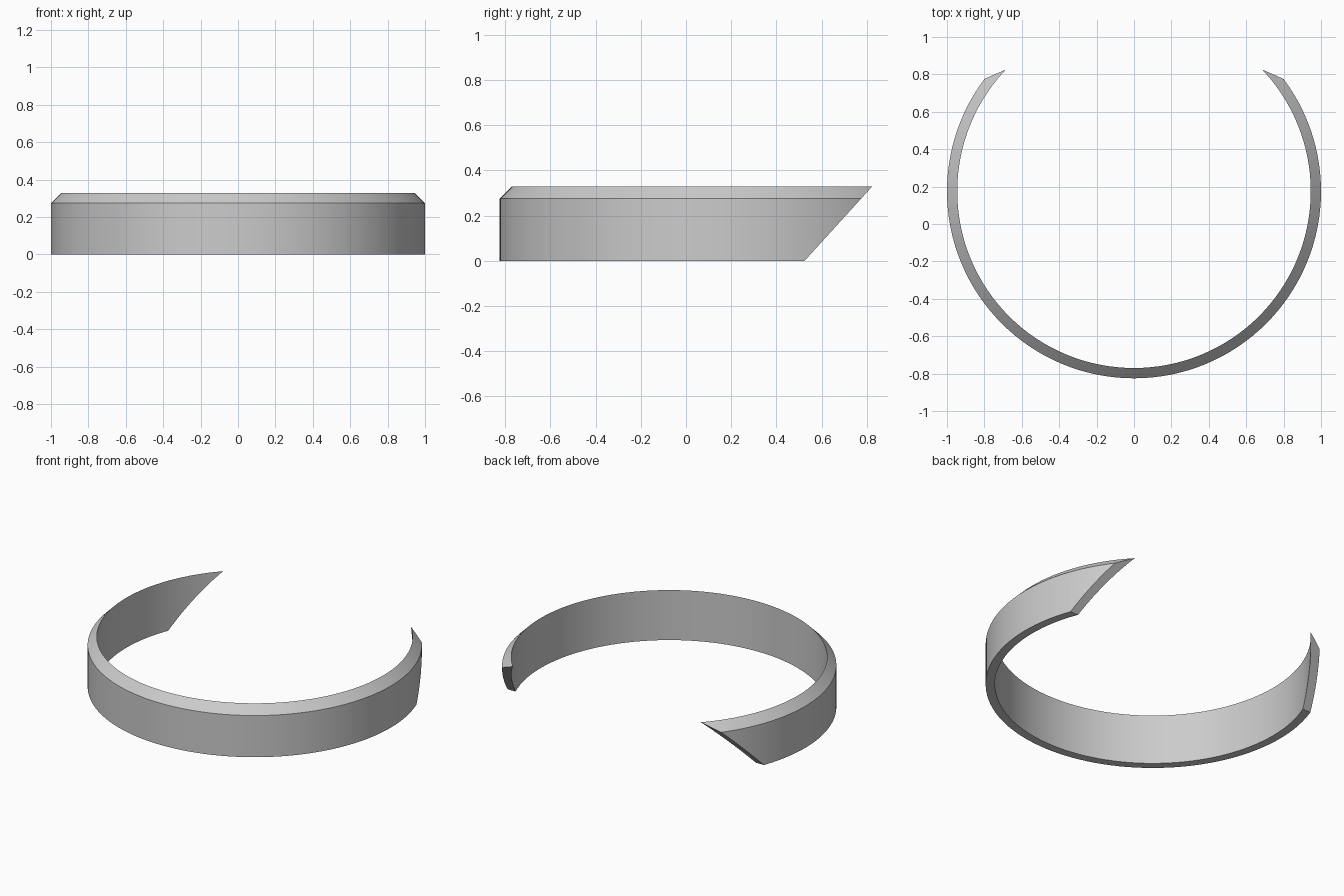
import bpy
import bmesh
from math import radians, tau
from mathutils import Vector

cube = bpy.data.objects.get("Cube")
if cube:
    bpy.data.objects.remove(cube, do_unlink=True)

OUTER, INNER = 1.0, 0.945
SHOULDER, TOP = 0.275, 0.33
CENTRE = Vector((0, 0.175, 0))
SEGMENTS = 128

grey = bpy.data.materials.new("plain grey")
grey.use_nodes = True
colour = (0.6, 0.6, 0.6, 1)
grey.diffuse_color = colour
grey.node_tree.nodes["Principled BSDF"].inputs["Base Color"].default_value = colour

# Band profile: upright walls with a bevel rising to a sharp inner rim
bm = bmesh.new()
profile = [(INNER, 0), (OUTER, 0), (OUTER, SHOULDER), (INNER, TOP)]
verts = [bm.verts.new(CENTRE + Vector((0, -r, z))) for r, z in profile]
edges = [bm.edges.new((verts[i], verts[(i + 1) % 4])) for i in range(4)]
bmesh.ops.spin(bm, geom=verts + edges, cent=CENTRE, axis=(0, 0, 1),
               angle=tau, steps=SEGMENTS)
bmesh.ops.remove_doubles(bm, verts=bm.verts[:], dist=0.0001)

# Slanted opening at the back, with both ends capped
cut = bmesh.ops.bisect_plane(
    bm, geom=bm.verts[:] + bm.edges[:] + bm.faces[:], dist=0.00001,
    plane_co=(0, 0.525, 0), plane_no=(0, TOP, -0.3), clear_outer=True)
rim = [e for e in bm.edges if e.is_boundary]
bmesh.ops.holes_fill(bm, edges=rim, sides=0)
bmesh.ops.recalc_face_normals(bm, faces=bm.faces[:])

mesh = bpy.data.meshes.new("open_band")
bm.to_mesh(mesh)
bm.free()
mesh.materials.append(grey)
band = bpy.data.objects.new("open_band", mesh)
bpy.context.collection.objects.link(band)

# Smooth walls with crisp rims
bpy.ops.object.select_all(action='DESELECT')
band.select_set(True)
bpy.context.view_layer.objects.active = band
bpy.ops.object.shade_smooth_by_angle(angle=radians(30))
